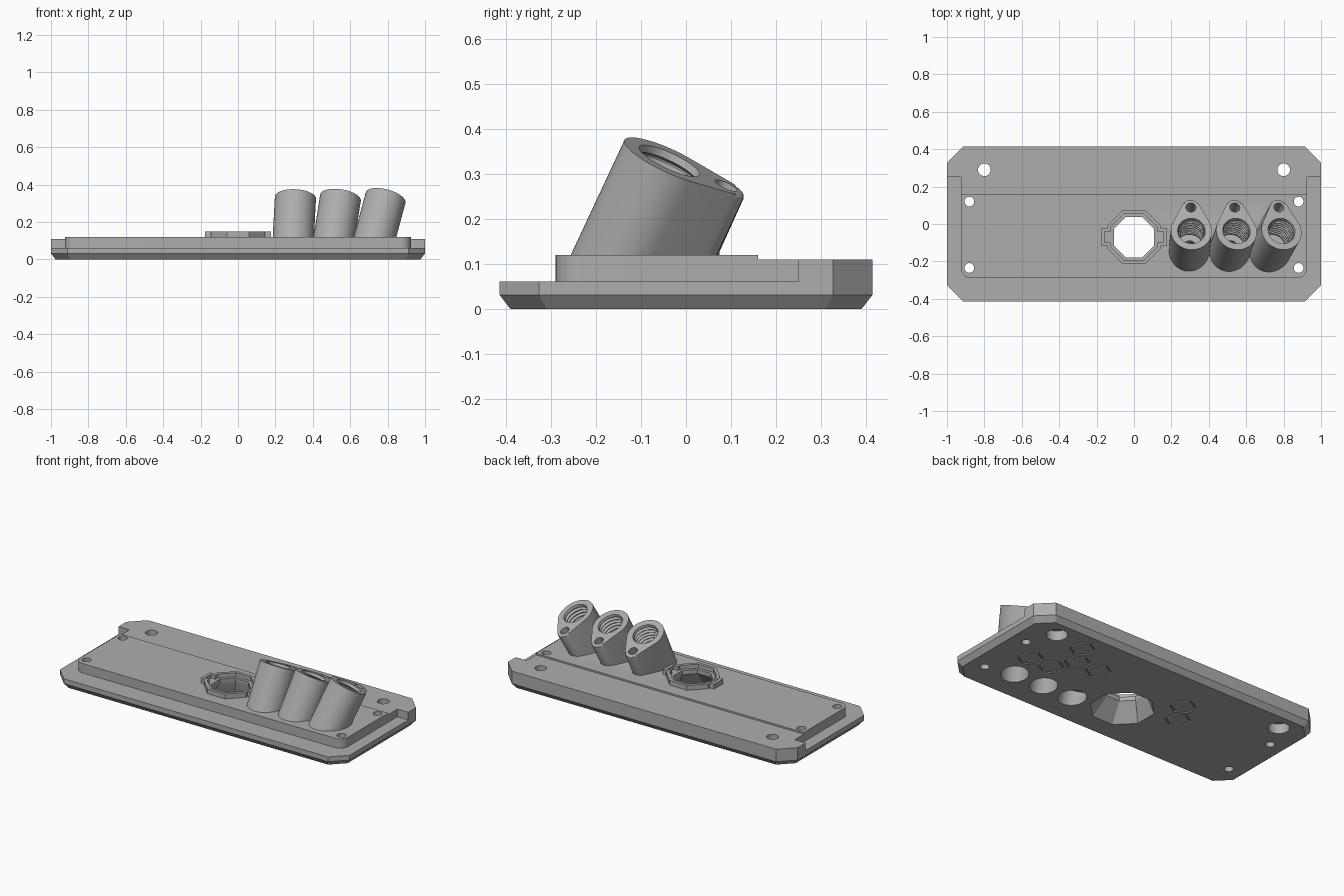
import bpy, bmesh, math
from math import sin, cos, pi, radians
from mathutils import Matrix, Vector

if "Cube" in bpy.data.objects:
    bpy.data.objects.remove(bpy.data.objects["Cube"])

grey = bpy.data.materials.new("plain grey")
grey.use_nodes = True
grey.diffuse_color = (0.42, 0.42, 0.42, 1)
grey.node_tree.nodes["Principled BSDF"].inputs["Base Color"].default_value = (0.42, 0.42, 0.42, 1)


def finish(name, bm):
    bmesh.ops.recalc_face_normals(bm, faces=bm.faces)
    mesh = bpy.data.meshes.new(name)
    bm.to_mesh(mesh)
    bm.free()
    mesh.materials.append(grey)
    ob = bpy.data.objects.new(name, mesh)
    bpy.context.collection.objects.link(ob)
    return ob


def loft_bm(rings):
    """Closed solid through rings of (outline, z) with equal point counts."""
    bm = bmesh.new()
    loops = [[bm.verts.new((x, y, z)) for x, y in pts] for pts, z in rings]
    n = len(loops[0])
    for low, high in zip(loops, loops[1:]):
        for i in range(n):
            j = (i + 1) % n
            bm.faces.new((low[i], low[j], high[j], high[i]))
    bm.faces.new(loops[0][::-1])
    bm.faces.new(loops[-1])
    return bm


def loft(name, *rings):
    return finish(name, loft_bm(rings))


def ngon(r, n=32, cx=0, cy=0, start=0.0):
    return [(cx + r * cos(start + 2 * pi * i / n), cy + r * sin(start + 2 * pi * i / n))
            for i in range(n)]


def arc(cx, cy, r, a0, a1, n):
    return [(cx + r * cos(radians(a0 + (a1 - a0) * i / n)),
             cy + r * sin(radians(a0 + (a1 - a0) * i / n))) for i in range(n + 1)]


def octagon_plate(w, d, c):
    return [(-w, -d + c), (-w + c, -d), (w - c, -d), (w, -d + c),
            (w, d - c), (w - c, d), (-w + c, d), (-w, d - c)]


def tabbed_octagon(a, tab, h, cy):
    k = a * math.tan(pi / 8)
    right = [(k, -a), (a, -k), (a, -h), (tab, -h), (tab, h), (a, h), (a, k), (k, a)]
    return [(x, y + cy) for x, y in right] + [(-x, y + cy) for x, y in right[::-1]]


def combine(target, tool, operation="DIFFERENCE", keep=False):
    mod = target.modifiers.new("combine", "BOOLEAN")
    mod.operation, mod.solver, mod.object = operation, "EXACT", tool
    bpy.context.view_layer.objects.active = target
    bpy.ops.object.modifier_apply(modifier=mod.name)
    if not keep:
        bpy.data.objects.remove(tool)


def smooth(ob):
    bpy.ops.object.select_all(action="DESELECT")
    ob.select_set(True)
    bpy.context.view_layer.objects.active = ob
    bpy.ops.object.shade_smooth_by_angle(angle=radians(30))


# Base plate with chamfered underside; the front and side ledges are stepped down
rim = octagon_plate(1, 0.415, 0.088)
base = loft("base_plate", (octagon_plate(0.975, 0.39, 0.08), 0), (rim, 0.032), (rim, 0.11))
ledge = [(-1.1, 0.25), (-1.1, -0.5), (1.1, -0.5), (1.1, 0.25),
         (0.925, 0.25), (0.925, 0), (-0.925, 0), (-0.925, 0.25)]
combine(base, loft("ledge_cutter", (ledge, 0.062), (ledge, 0.2)))

# Raised panel with rounded front corners
panel = ([(0.925, 0.16), (-0.925, 0.16)] + arc(-0.87, -0.235, 0.055, 180, 270, 8)
         + arc(0.87, -0.235, 0.055, 270, 360, 8))
combine(base, loft("panel", (panel, 0.045), (panel, 0.12)), "UNION")

# Octagonal port: collar, inner ledge and flared opening below
PORT_Y = -0.07
outer = tabbed_octagon(0.145, 0.176, 0.045, PORT_Y)
inner = tabbed_octagon(0.126, 0.157, 0.03, PORT_Y)
combine(base, loft("collar", (outer, 0.1), (outer, 0.15)), "UNION")
combine(base, loft("collar_recess", (inner, 0.125), (inner, 0.2)))
throat = ngon(0.117, 8, 0, PORT_Y, pi / 8)
mouth = ngon(0.185, 8, 0, PORT_Y - 0.03, pi / 8)
combine(base, loft("port_cutter", (mouth, -0.001), (throat, 0.1), (throat, 0.2)))

# Screw holes, the rear pair counterbored from below
for s in (-1, 1):
    for y in (0.12, -0.235):
        hole = ngon(0.026, 24, s * 0.88, y)
        combine(base, loft("screw_cutter", (hole, -0.1), (hole, 0.2)))
    wide, narrow = ngon(0.06, 32, s * 0.8, 0.29), ngon(0.034, 32, s * 0.8, 0.29)
    combine(base, loft("rear_hole_cutter", (wide, -0.1), (wide, 0.06), (narrow, 0.06), (narrow, 0.2)))

# Engraved hexagon outlines underneath, on a honeycomb lattice
PITCH = 0.152
for col, row in ((-2, 0), (-1.5, 1), (4, 0), (5, 0), (3.5, 1), (2.5, 1), (4, 2)):
    cx, cy = -0.015 + PITCH * col, PITCH * row * 0.866
    groove = loft("hexagon_groove", (ngon(0.074, 6, cx, cy, pi / 6), -0.01),
                  (ngon(0.074, 6, cx, cy, pi / 6), 0.008))
    core = loft("hexagon_core", (ngon(0.064, 6, cx, cy, pi / 6), -0.02),
                (ngon(0.064, 6, cx, cy, pi / 6), 0.02))
    combine(groove, core)
    combine(base, groove)

# Teardrop section shared by the sockets
R, TIP_R, TIP_D = 0.11, 0.047, 0.138
beta = math.degrees(math.acos((R - TIP_R) / TIP_D))
teardrop = (arc(0, TIP_D, TIP_R, 90 - beta, 90 + beta, 12)
            + arc(0, 0, R, 90 + beta, 450 - beta, 36))

# Bore profile from bottom to top: counterbore, narrow passage, threads
bore = [(0.078, -0.5), (0.078, -0.31), (0.033, -0.31), (0.033, -0.2), (0.07, -0.2)]
for i in range(8):
    z = -0.19 + i * 0.022
    bore += [(0.07, z), (0.083, z + 0.008), (0.083, z + 0.012), (0.07, z + 0.02)]
bore += [(0.074, 0), (0.074, 0.05)]

# Three leaning threaded sockets, fanned out sideways
for name, x, fan in (("inner", 0.307, 3), ("middle", 0.548, 9), ("outer", 0.789, 15)):
    place = (Matrix.Translation((x, -0.037, 0.33)) @ Matrix.Rotation(radians(fan), 4, "Y")
             @ Matrix.Rotation(radians(-24.3), 4, "X"))
    bm = loft_bm([(teardrop, -0.5), (teardrop, 0)])
    top = [e for e in bm.edges if all(abs(v.co.z) < 1e-6 for v in e.verts)]
    bmesh.ops.bevel(bm, geom=top, offset=0.01, segments=3, profile=0.5, affect="EDGES")
    bm.transform(place)
    cut = bmesh.ops.bisect_plane(bm, geom=bm.verts[:] + bm.edges[:] + bm.faces[:],
                                 plane_co=(0, 0, 0.07), plane_no=Vector((0, 0, 1)),
                                 clear_inner=True)
    bmesh.ops.holes_fill(bm, edges=[g for g in cut["geom_cut"] if isinstance(g, bmesh.types.BMEdge)])
    socket = finish(name + "_socket", bm)

    bore_cutter = loft("bore_cutter", *[(ngon(r), z) for r, z in bore])
    tip = ngon(0.027, 24, 0, TIP_D)
    tip_cutter = loft("tip_cutter", (tip, -0.14), (tip, 0.05))
    for cutter in (bore_cutter, tip_cutter):
        cutter.data.transform(place)
    combine(socket, tip_cutter)
    combine(socket, bore_cutter, keep=True)
    combine(base, bore_cutter)
    smooth(socket)

smooth(base)
